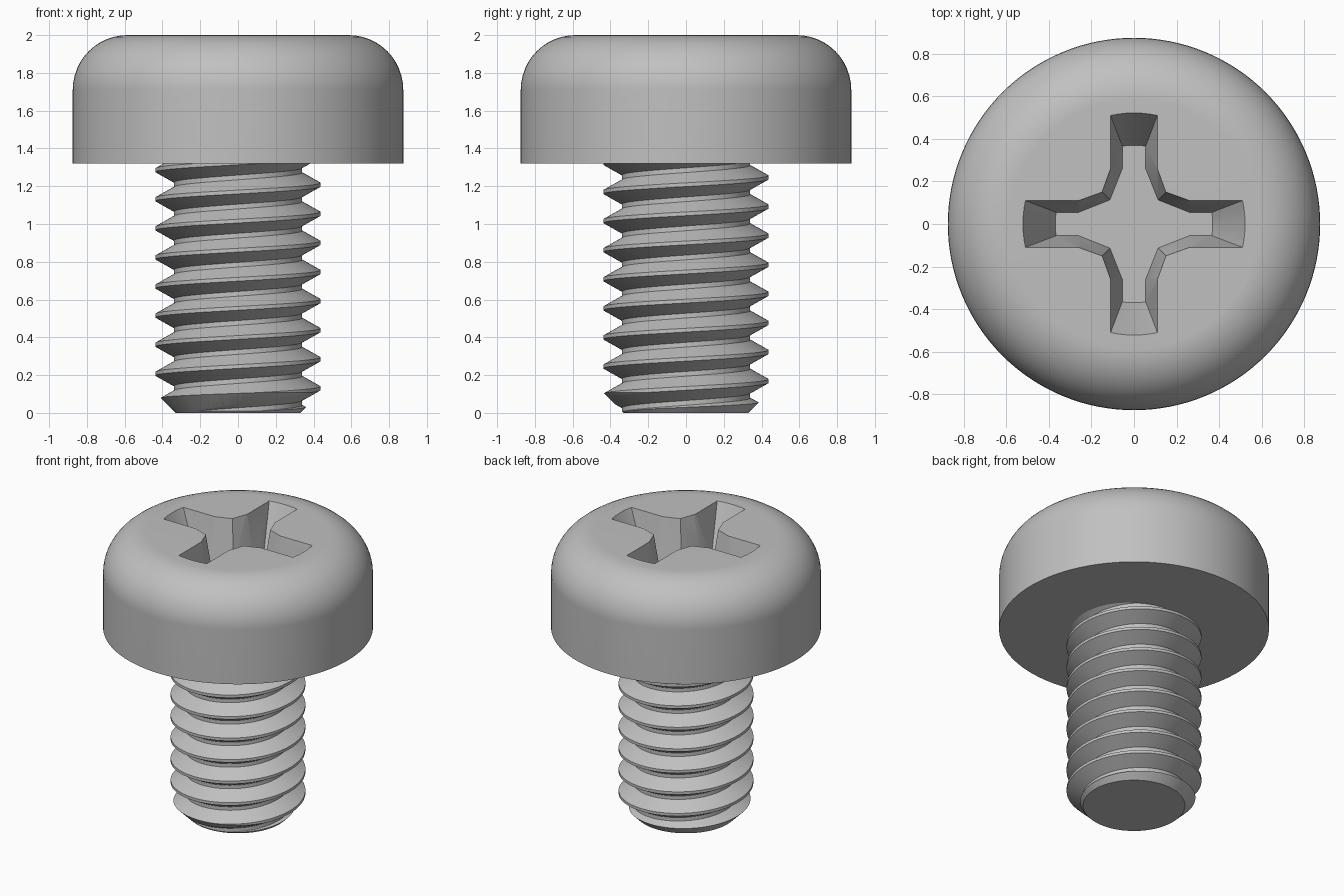
import bpy, bmesh, math
from mathutils import Matrix

if "Cube" in bpy.data.objects:
    bpy.data.objects.remove(bpy.data.objects["Cube"], do_unlink=True)

HEAD_R, HEAD_LOW, HEAD_TOP, FILLET = 0.875, 1.32, 2.0, 0.29
CREST_R, ROOT_R, PITCH, CREST_Z = 0.437, 0.34, 0.154, 0.13
SLOT_DEPTH = 0.33
SEGS = 128

steel = bpy.data.materials.new("steel_grey")
steel.use_nodes = True
GREY = (0.53, 0.53, 0.53, 1)
steel.diffuse_color = GREY
steel.node_tree.nodes["Principled BSDF"].inputs["Base Color"].default_value = GREY


def make_object(name, bm):
    bmesh.ops.recalc_face_normals(bm, faces=bm.faces)
    mesh = bpy.data.meshes.new(name)
    bm.to_mesh(mesh)
    bm.free()
    mesh.materials.append(steel)
    obj = bpy.data.objects.new(name, mesh)
    bpy.context.collection.objects.link(obj)
    return obj


def lathe(name, profile):
    """Spin an (r, z) profile around the z axis."""
    bm = bmesh.new()
    verts = [bm.verts.new((r, 0, z)) for r, z in profile]
    edges = [bm.edges.new(pair) for pair in zip(verts, verts[1:])]
    bmesh.ops.spin(bm, geom=verts + edges, cent=(0, 0, 0), axis=(0, 0, 1),
                   angle=math.tau, steps=SEGS)
    bmesh.ops.remove_doubles(bm, verts=bm.verts, dist=1e-5)
    return make_object(name, bm)


def activate(obj):
    bpy.ops.object.select_all(action='DESELECT')
    obj.select_set(True)
    bpy.context.view_layer.objects.active = obj


def cut(obj, cutter, operation):
    mod = obj.modifiers.new("cut", 'BOOLEAN')
    mod.operation, mod.object, mod.solver = operation, cutter, 'EXACT'
    activate(obj)
    bpy.ops.object.modifier_apply(modifier=mod.name)
    bpy.data.objects.remove(cutter, do_unlink=True)


def smooth(obj):
    activate(obj)
    bpy.ops.object.shade_smooth_by_angle(angle=math.radians(25))
    mod = obj.modifiers.new("flat_weighting", 'WEIGHTED_NORMAL')
    mod.keep_sharp = True


# Head: straight rim with a large rounded shoulder
STEPS = 12
arc = [(HEAD_R - FILLET + FILLET * math.cos(a), HEAD_TOP - FILLET + FILLET * math.sin(a))
       for a in (math.pi / 2 * i / STEPS for i in range(STEPS + 1))]
head = lathe("head", [(0, HEAD_LOW), (HEAD_R, HEAD_LOW)] + arc + [(0, HEAD_TOP)])


# Cross recess: tapered cross lofted from above the rim down to the floor
def cross_ring(bm, s):
    half, tip, diag = 0.11 - 0.055 * s, 0.522 - 0.152 * s, 0.15 - 0.037 * s
    spread = math.asin(half / tip)
    arm = [(diag, -diag), (0.26, -half)]
    arm += [(tip * math.cos(spread * k / 3), tip * math.sin(spread * k / 3))
            for k in range(-3, 4)]
    arm.append((0.26, half))
    z = HEAD_TOP - SLOT_DEPTH * s
    ring = []
    for quarter in range(4):
        turn = Matrix.Rotation(quarter * math.pi / 2, 3, 'Z')
        ring += [bm.verts.new(turn @ Matrix.Translation((x, y, z)).translation)
                 for x, y in arm]
    return ring


bm = bmesh.new()
upper, floor = cross_ring(bm, -0.1), cross_ring(bm, 1)
for i in range(len(upper)):
    bm.faces.new((upper[i - 1], upper[i], floor[i], floor[i - 1]))
bm.faces.new(upper)
bm.faces.new(floor)
cut(head, make_object("recess_cutter", bm), 'DIFFERENCE')
smooth(head)

# Threaded shank: right-handed helix skin, overlong at both ends
LOW, HIGH = -0.25, 1.6
tooth = [(-0.01, CREST_R), (0.01, CREST_R),
         (PITCH / 2 - 0.0125, ROOT_R), (PITCH / 2 + 0.0125, ROOT_R)]
bm = bmesh.new()
columns = []
for i in range(SEGS + 1):
    a = math.tau * i / SEGS
    column = []
    for turn in range(-5, 13):
        for offset, r in tooth:
            z = CREST_Z + PITCH * (turn + i / SEGS) + offset
            if not LOW < z < HIGH:
                z, r = (LOW if z <= LOW else HIGH), ROOT_R
            column.append(bm.verts.new((r * math.cos(a), r * math.sin(a), z)))
    columns.append(column)
for c, d in zip(columns, columns[1:]):
    for j in range(len(c) - 1):
        bm.faces.new((c[j], d[j], d[j + 1], c[j + 1]))
bmesh.ops.remove_doubles(bm, verts=bm.verts, dist=1e-5)
bmesh.ops.holes_fill(bm, edges=[e for e in bm.edges if e.is_boundary], sides=0)
shank = make_object("threaded_shank", bm)

# Trim the shank to length with a chamfered tip
trim = lathe("shank_trim", [(0, 0), (0.33, 0), (0.5, 0.17), (0.5, 1.4), (0, 1.4)])
cut(shank, trim, 'INTERSECT')
smooth(shank)
